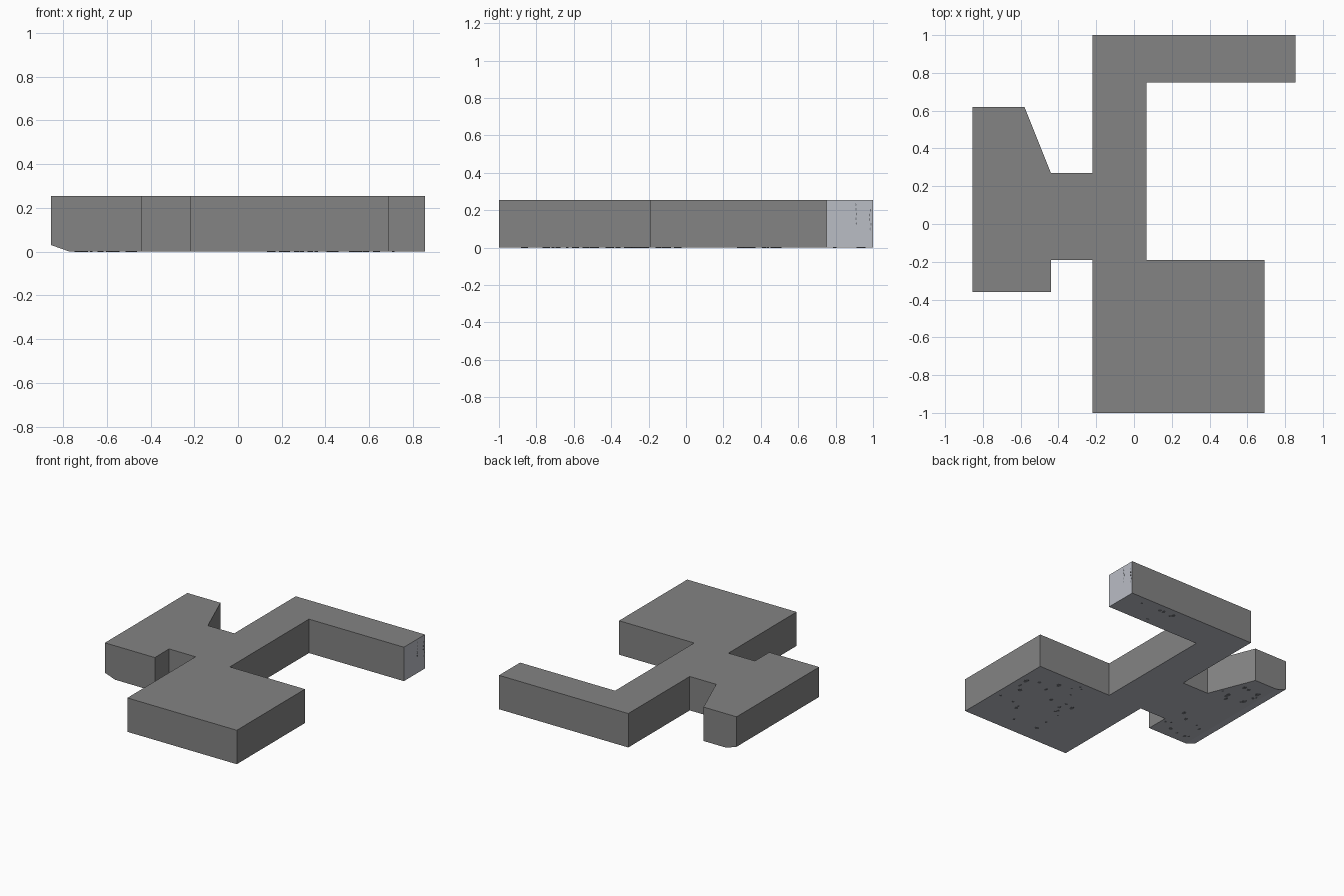
import bpy, bmesh, random
from math import cos, sin, tau
from mathutils import Vector

cube = bpy.data.objects.get("Cube")
if cube:
    bpy.data.objects.remove(cube, do_unlink=True)


def material(name, rgb):
    mat = bpy.data.materials.new(name)
    mat.use_nodes = True
    mat.diffuse_color = (*rgb, 1)
    mat.node_tree.nodes["Principled BSDF"].inputs["Base Color"].default_value = (*rgb, 1)
    return mat


GREY = material("dark grey", (0.23, 0.23, 0.23))
STONE = material("pale blue grey stone", (0.49, 0.51, 0.56))
PIT = material("stone pit", (0.18, 0.19, 0.21))
HEIGHT = 0.255
END_X = 0.855


def finish(bm, name, mats):
    mesh = bpy.data.meshes.new(name)
    bm.to_mesh(mesh)
    bm.free()
    for mat in mats:
        mesh.materials.append(mat)
    obj = bpy.data.objects.new(name, mesh)
    bpy.context.collection.objects.link(obj)
    return obj


def extrude_outline(bm, points, offset):
    face = bm.faces.new([bm.verts.new(p) for p in points])
    out = bmesh.ops.extrude_face_region(bm, geom=[face])
    moved = [v for v in out["geom"] if isinstance(v, bmesh.types.BMVert)]
    bmesh.ops.translate(bm, verts=moved, vec=offset)


# Floor slab: wing, neck, square pad and hooked arm in one outline
outline = [
    (-END_X, -0.36), (-0.44, -0.36), (-0.44, -0.19), (-0.22, -0.19),
    (-0.22, -1), (0.69, -1), (0.69, -0.19), (0.065, -0.19),
    (0.065, 0.75), (END_X, 0.75), (END_X, 1), (-0.22, 1),
    (-0.22, 0.27), (-0.44, 0.27), (-0.58, 0.62), (-END_X, 0.62),
]
bm = bmesh.new()
extrude_outline(bm, [(x, y, 0) for x, y in outline], (0, 0, HEIGHT))

# Sloping cut along the lower outer edge of the wing
bmesh.ops.bisect_plane(
    bm, geom=bm.verts[:] + bm.edges[:] + bm.faces[:],
    plane_co=(-0.77, 0, 0), plane_no=(-0.03, 0, -0.085), clear_outer=True)
bmesh.ops.holes_fill(bm, edges=[e for e in bm.edges if e.is_boundary])
bmesh.ops.recalc_face_normals(bm, faces=bm.faces[:])

# Stone shows on the underside and on the end of the arm
for f in bm.faces:
    arm_end = f.normal.x > 0.9 and f.calc_center_median().x > END_X - 0.01
    f.material_index = int(f.normal.z < -0.5 or arm_end)
finish(bm, "floor_slab", [GREY, STONE])


# Small pits in the stone
def add_pit(bm, centre, u, v, direction, sides=8):
    c, u, v = Vector(centre), Vector(u), Vector(v)
    ring = [c + u * cos(tau * i / sides) + v * sin(tau * i / sides) for i in range(sides)]
    extrude_outline(bm, ring, direction)


random.seed(4)
bm = bmesh.new()
regions = [  # x range, y range, count
    (0.1, 0.66, -0.9, -0.23, 24),
    (-0.74, -0.47, -0.32, 0.5, 22),
    (0.25, 0.8, 0.79, 0.96, 6),
]
for x0, x1, y0, y1, count in regions:
    for _ in range(count):
        r = random.uniform(0.006, 0.016)
        add_pit(bm, (random.uniform(x0, x1), random.uniform(y0, y1), 0),
                (r, 0, 0), (0, r * random.uniform(0.8, 1.6), 0), (0, 0, -0.001))
bmesh.ops.recalc_face_normals(bm, faces=bm.faces[:])
finish(bm, "underside_pits", [PIT])

bm = bmesh.new()
for y, low, high in [(0.91, 0.13, 0.23), (0.985, 0.1, 0.2)]:
    for i in range(5):
        z = low + (high - low) * i / 4
        add_pit(bm, (END_X, y + random.uniform(-0.004, 0.004), z),
                (0, 0.003, 0), (0, 0, 0.008), (0.001, 0, 0))
bmesh.ops.recalc_face_normals(bm, faces=bm.faces[:])
finish(bm, "arm_end_pits", [PIT])
